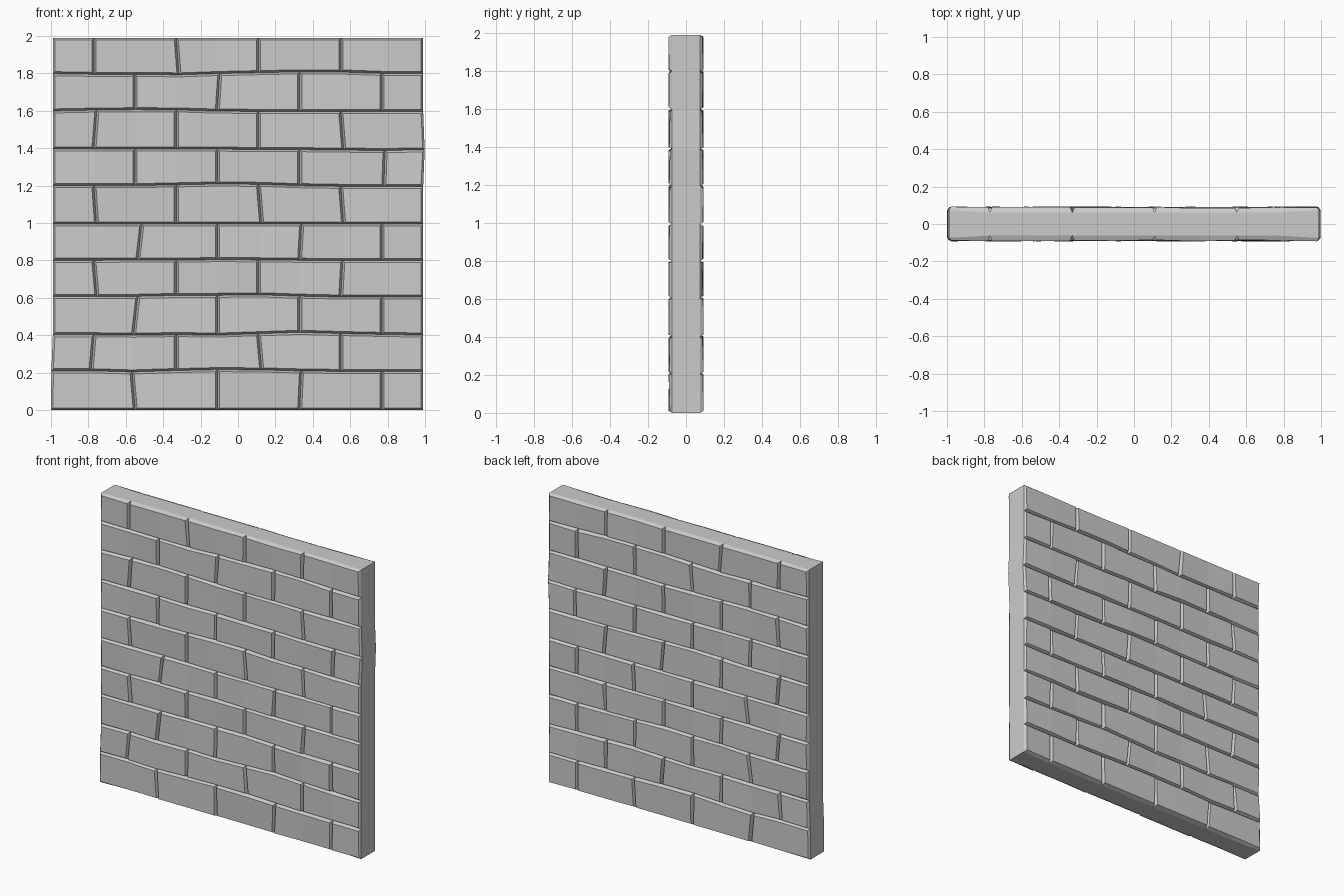
import bpy, bmesh, random

if "Cube" in bpy.data.objects:
    bpy.data.objects.remove(bpy.data.objects["Cube"])

random.seed(4)
ROWS, COLS = 10, 9
STEP_X, STEP_Z = 0.22, 0.199
FACE_Y, GROOVE_Y, END_Y, INSET = 0.088, 0.062, 0.074, 0.011

# Uneven courses: rise of each mortar line at nodes 0-9, in thousandths
WAVES = {
    1: (12, 12, 5, 13, 19, 17, 11, 8, 8, 8),
    2: (5, 5, 2, 6, 3, 11, 19, 12, 7, 3),
    3: (11, 11, 12, 17, 18, 21, 13, 8, 8, 8),
    4: (5, 5, 6, 6, 9, 8, 5, 4, 4, 4),
    6: (6, 6, 6, 11, 16, 14, 6, 2, 1, 0),
    7: (3, 3, 3, 3, 2, 0, -1, -4, -6, -3),
    8: (8, 13, 15, 14, 7, 5, 5, 5, 5, 5),
    9: (8, 4, 4, 1, 9, 14, 19, 18, 10, 9),
}
# Leaning joints: sideways shift of single nodes (line, column)
LEAN = {
    (0, 0): -.01, (1, 0): -.008, (1, 2): -.016, (1, 6): .009,
    (1, 1): -.015, (1, 5): .016, (2, 2): -.008, (3, 2): .014,
    (3, 1): .015, (4, 7): .01, (4, 2): .015, (5, 2): .035,
    (5, 6): .01, (5, 1): .013, (5, 5): .016, (5, 7): .014,
    (6, 8): .01, (7, 8): .016, (7, 7): .015, (7, 9): .008,
    (8, 1): .015, (9, 4): .012, (9, 3): .014,
}

bm = bmesh.new()


def node_xz(line, k):
    rise = WAVES.get(line, (0,) * 10)[k] / 1000
    return (-0.99 + STEP_X * k + LEAN.get((line, k), 0),
            STEP_Z * line + rise * 0.9)


# Mortar nodes shared by neighbouring bricks, on the front and the back
nodes = {}
for side in (-1, 1):
    for line in range(ROWS + 1):
        for k in range(COLS + 1):
            x, z = node_xz(line, k)
            depth = END_Y if k in (0, COLS) else GROOVE_Y
            nodes[side, line, k] = bm.verts.new((x, side * depth, z))


def add_brick(side, row, k0, k1):
    """Raised brick face with chamfers running down into the mortar grooves."""
    cols = list(range(k0, k1 + 1))

    def raised(line, k):
        x, z = node_xz(line, k)
        x += INSET if k == k0 else -INSET if k == k1 else 0
        z += INSET if line == row else -INSET
        y = side * (FACE_Y + random.uniform(-.004, .005))
        return bm.verts.new((x, y, z))

    low = [raised(row, k) for k in cols]
    high = [raised(row + 1, k) for k in cols]
    for i in range(len(cols) - 1):
        bm.faces.new((low[i], low[i + 1], high[i + 1], high[i]))
    inner = low + high[::-1]
    outer = ([nodes[side, row, k] for k in cols]
             + [nodes[side, row + 1, k] for k in reversed(cols)])
    for i in range(len(inner)):
        j = (i + 1) % len(inner)
        bm.faces.new((outer[i], outer[j], inner[j], inner[i]))


# Running bond: joints alternate between even and odd columns
for side in (-1, 1):
    for row in range(ROWS):
        cuts = [0, 2, 4, 6, 8, 9] if row % 2 == 0 else [0, 1, 3, 5, 7, 9]
        for k0, k1 in zip(cuts, cuts[1:]):
            add_brick(side, row, k0, k1)

# Plain top, bottom and ends between front and back
rim = ([(0, k) for k in range(COLS)] + [(r, COLS) for r in range(ROWS)]
       + [(ROWS, k) for k in range(COLS, 0, -1)] + [(r, 0) for r in range(ROWS, 0, -1)])
for a, b in zip(rim, rim[1:] + rim[:1]):
    bm.faces.new((nodes[(-1, *a)], nodes[(-1, *b)], nodes[(1, *b)], nodes[(1, *a)]))

bmesh.ops.recalc_face_normals(bm, faces=bm.faces)
mesh = bpy.data.meshes.new("brick_wall")
bm.to_mesh(mesh)
bm.free()
wall = bpy.data.objects.new("brick_wall", mesh)
bpy.context.collection.objects.link(wall)
